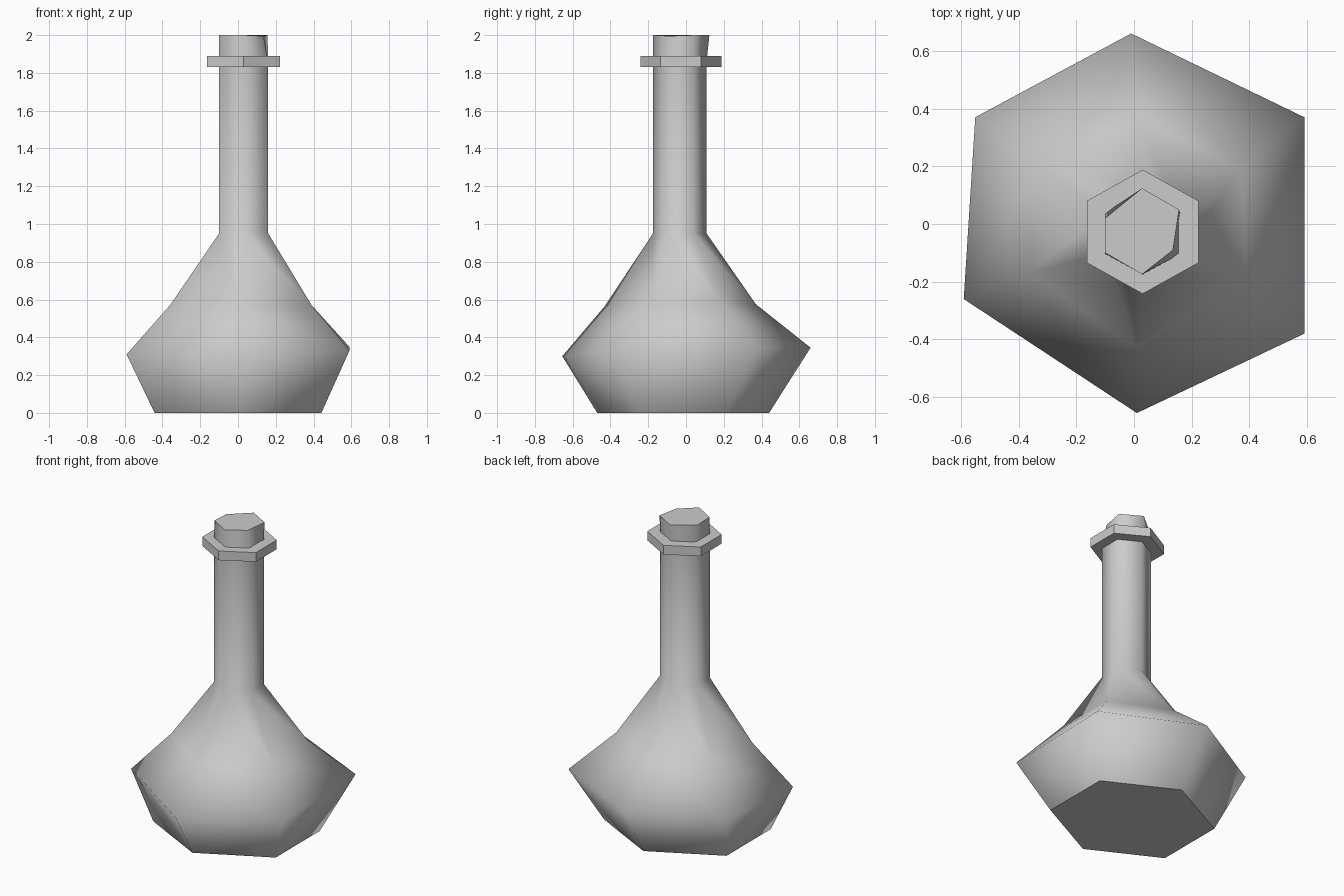
import bpy
import bmesh
from math import cos, sin, pi

old = bpy.data.objects.get("Cube")
if old:
    bpy.data.objects.remove(old, do_unlink=True)

grey = bpy.data.materials.new("plain_grey")
grey.use_nodes = True
grey.diffuse_color = (0.6, 0.6, 0.6, 1)
grey.node_tree.nodes["Principled BSDF"].inputs["Base Color"].default_value = (0.6, 0.6, 0.6, 1)


def hexagon(rx, ry, z, cx=0.03, cy=-0.033):
    """Six points, starting at the back corner and going clockwise."""
    return [(cx + rx * sin(i * pi / 3), cy + ry * cos(i * pi / 3), z) for i in range(6)]


def loft(name, rings, smooth):
    """Join rings of six points with quads and close both ends."""
    bm = bmesh.new()
    loops = [[bm.verts.new(p) for p in ring] for ring in rings]
    for low, high in zip(loops, loops[1:]):
        for i in range(6):
            j = (i + 1) % 6
            face = bm.faces.new((low[i], low[j], high[j], high[i]))
            face.smooth = smooth
    for end in (loops[0], loops[-1]):
        cap = bm.faces.new(end)
        for edge in cap.edges:
            edge.smooth = False
    bmesh.ops.recalc_face_normals(bm, faces=bm.faces[:])
    mesh = bpy.data.meshes.new(name)
    bm.to_mesh(mesh)
    bm.free()
    mesh.materials.append(grey)
    obj = bpy.data.objects.new(name, mesh)
    bpy.context.collection.objects.link(obj)
    return obj


# Uneven hand-shaped bulb with a straight neck
base = hexagon(0.51, 0.455, 0, 0, -0.015)
belly = [(-0.01, 0.66, 0.345), (0.59, 0.37, 0.35), (0.59, -0.38, 0.33),
         (0.01, -0.655, 0.30), (-0.59, -0.26, 0.31), (-0.55, 0.37, 0.32)]
shoulder = [(0.01, 0.37, 0.575), (0.37, 0.19, 0.58), (0.39, -0.18, 0.57),
            (0.01, -0.43, 0.565), (-0.36, -0.17, 0.57), (-0.33, 0.20, 0.575)]
neck = [hexagon(0.15, 0.142, z) for z in (0.95, 1.86)]
loft("flask_body", [base, belly, shoulder] + neck, True)

# Flat-sided collar around the mouth
loft("collar", [hexagon(0.223, 0.215, z, 0.03, -0.027) for z in (1.83, 1.89)], False)

# Slightly crooked stopper
top = hexagon(0.148, 0.149, 2.0, 0.028, -0.025)
top[2] = (0.135, -0.09, 1.995)
top[5] = (-0.10, 0.02, 1.995)
loft("stopper", [hexagon(0.15, 0.142, 1.86), top], True)
